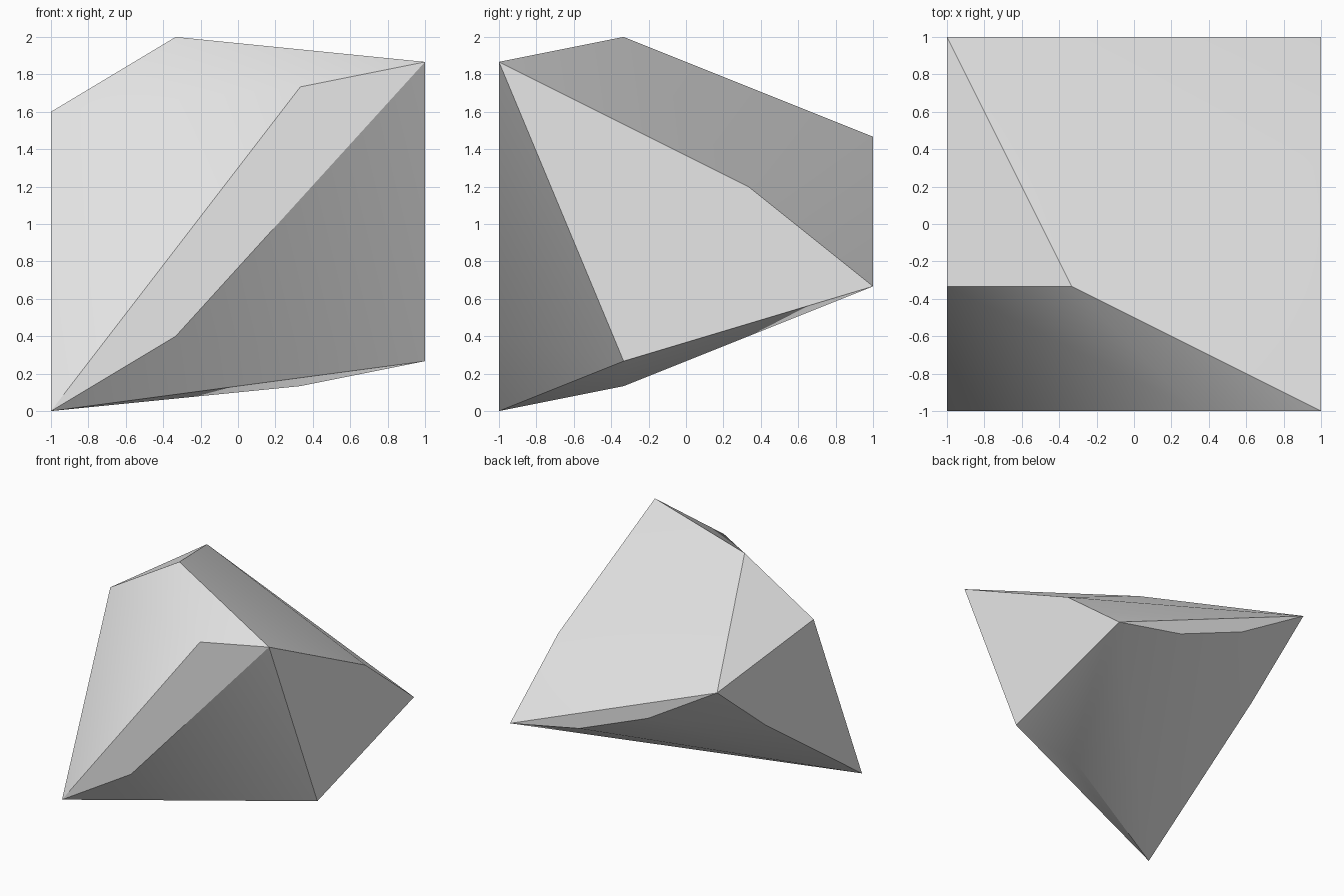
import bpy, bmesh, math

cube = bpy.data.objects.get("Cube")
if cube:
    bpy.data.objects.remove(cube, do_unlink=True)

# Single matte grey
grey = bpy.data.materials.new("light_grey")
grey.use_nodes = True
color = (0.8, 0.8, 0.8, 1.0)
grey.diffuse_color = color
grey.node_tree.nodes["Principled BSDF"].inputs["Base Color"].default_value = color

# Corner heights on a four by four plan, front row first, counted in fifteenths of the span
STEP = 2 / 15
heights = [
    (0, 3, 13, 14),
    (12, 15, 1, 2),
    (7, None, None, 9),
    (11, 8, 6, 5),
]

# Faceted stone: the convex skin around the corners
bm = bmesh.new()
for row, levels in enumerate(heights):
    for col, level in enumerate(levels):
        if level is not None:
            bm.verts.new((col * 2 / 3 - 1, row * 2 / 3 - 1, level * STEP))
hull = bmesh.ops.convex_hull(bm, input=bm.verts[:])
inside = [v for v in hull["geom_interior"] if isinstance(v, bmesh.types.BMVert)]
bmesh.ops.delete(bm, geom=inside, context="VERTS")

# Merge the flat side panels
bmesh.ops.dissolve_limit(bm, angle_limit=math.radians(0.5), verts=bm.verts[:], edges=bm.edges[:])
bmesh.ops.recalc_face_normals(bm, faces=bm.faces[:])

mesh = bpy.data.meshes.new("faceted_stone")
bm.to_mesh(mesh)
bm.free()
mesh.materials.append(grey)
stone = bpy.data.objects.new("faceted_stone", mesh)
bpy.context.collection.objects.link(stone)

# Soften shallow ridges, keep strong ones crisp
bpy.ops.object.select_all(action="DESELECT")
stone.select_set(True)
bpy.context.view_layer.objects.active = stone
bpy.ops.object.shade_smooth_by_angle(angle=math.radians(30))
